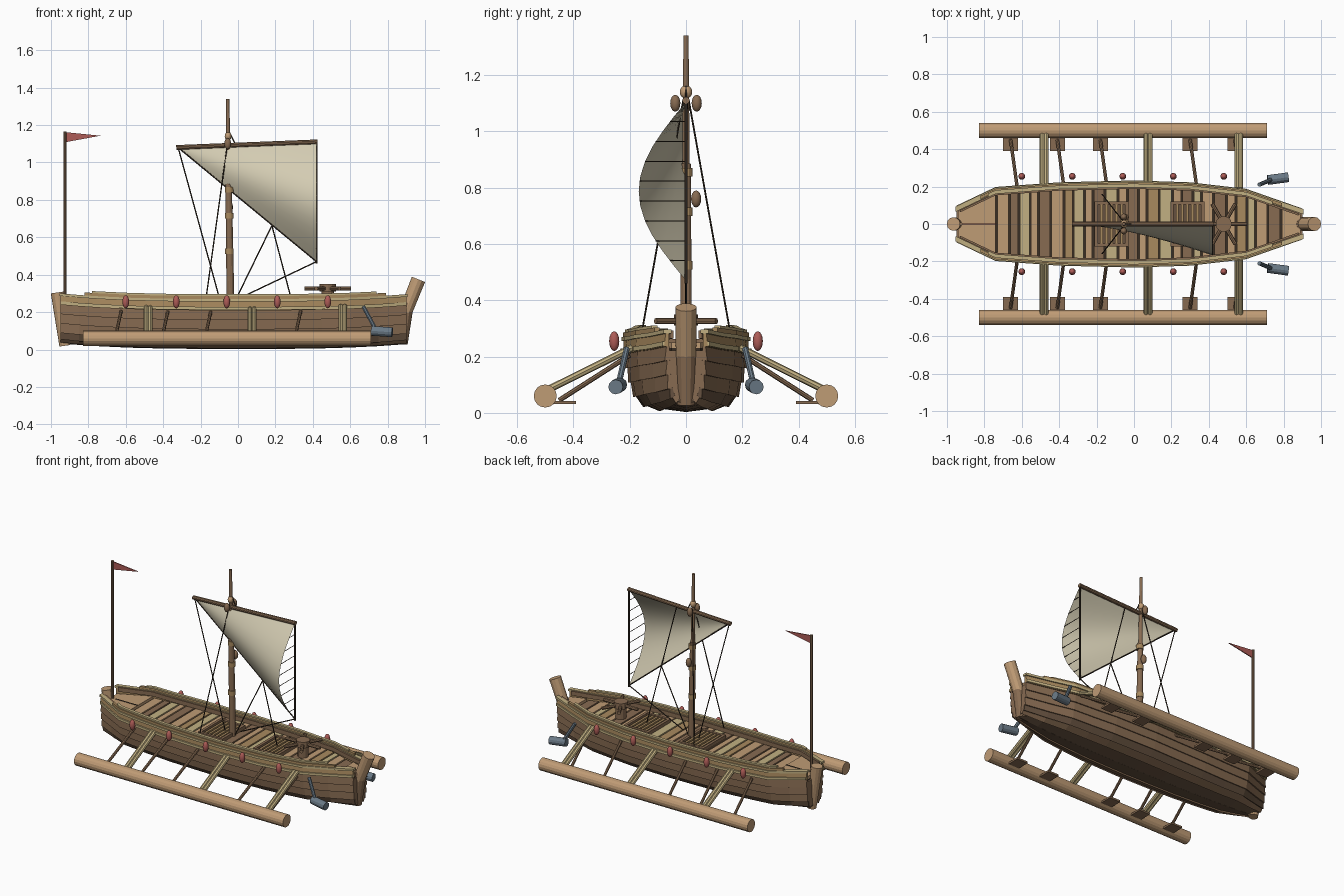
import bpy, bmesh, math
from mathutils import Vector, Matrix

if "Cube" in bpy.data.objects:
    bpy.data.objects.remove(bpy.data.objects["Cube"])


def material(name, *srgb):
    lin = [((c + 0.055) / 1.055) ** 2.4 for c in srgb] + [1.0]
    m = bpy.data.materials.new(name)
    m.use_nodes = True
    m.diffuse_color = lin
    m.node_tree.nodes["Principled BSDF"].inputs["Base Color"].default_value = lin
    return m


TAN = material("tan wood", 0.75, 0.61, 0.46)
KHAKI = material("pale wood", 0.76, 0.69, 0.51)
OCHRE = material("ochre wood", 0.66, 0.54, 0.37)
BROWN = material("brown wood", 0.53, 0.42, 0.32)
UMBER = material("dark wood", 0.40, 0.32, 0.25)
DARK = material("dark rope", 0.22, 0.18, 0.14)
CLOTH = material("sail cloth", 0.83, 0.80, 0.70)
RED = material("red", 0.68, 0.36, 0.34)
SLATE = material("slate metal", 0.42, 0.48, 0.53)


def finish(name, bm, mat, smooth=False):
    bmesh.ops.recalc_face_normals(bm, faces=bm.faces[:])
    me = bpy.data.meshes.new(name)
    bm.to_mesh(me)
    bm.free()
    me.materials.append(mat)
    for p in me.polygons:
        p.use_smooth = smooth
    ob = bpy.data.objects.new(name, me)
    bpy.context.scene.collection.objects.link(ob)
    return ob


def rod(name, a, b, r, mat, r2=None, sides=12):
    a, b = Vector(a), Vector(b)
    d = b - a
    bm = bmesh.new()
    mat4 = Matrix.Translation((a + b) / 2) @ d.to_track_quat("Z", "Y").to_matrix().to_4x4()
    bmesh.ops.create_cone(bm, cap_ends=True, segments=sides, radius1=r,
                          radius2=r if r2 is None else r2, depth=d.length, matrix=mat4)
    return finish(name, bm, mat)


def box(name, c, size, mat):
    bm = bmesh.new()
    bmesh.ops.create_cube(bm, size=1, matrix=Matrix.Translation(c) @ Matrix.Diagonal((*size, 1)))
    return finish(name, bm, mat)


def egg(name, c, size, mat):
    bm = bmesh.new()
    bmesh.ops.create_uvsphere(bm, u_segments=12, v_segments=8, radius=1,
                              matrix=Matrix.Translation(c) @ Matrix.Diagonal((*size, 1)))
    return finish(name, bm, mat, True)


def loft(name, rings, mat):
    bm = bmesh.new()
    vs = [[bm.verts.new(p) for p in ring] for ring in rings]
    n = len(vs[0])
    for r0, r1 in zip(vs, vs[1:]):
        for i in range(n):
            j = (i + 1) % n
            bm.faces.new((r0[i], r0[j], r1[j], r1[i]))
    bm.faces.new(vs[0])
    bm.faces.new(vs[-1])
    return finish(name, bm, mat)


# Hull shape: half width along the length, and how far the ends lift
OUTLINE = [(-0.95, 0.085), (-0.74, 0.185), (-0.4, 0.21), (0, 0.22),
           (0.3, 0.21), (0.6, 0.175), (0.9, 0.07)]
SECTION = [(0.0, 0.013), (0.42, 0.016), (0.66, 0.028), (0.81, 0.06),
           (0.89, 0.11), (0.94, 0.16), (0.975, 0.21), (1.0, 0.262)]


def half(x):
    for (x0, w0), (x1, w1) in zip(OUTLINE, OUTLINE[1:]):
        if x <= x1:
            return w0 + (w1 - w0) * (x - x0) / (x1 - x0)
    return OUTLINE[-1][1]


def lift(x):
    return 0.03 * abs(x / 0.95) ** 3


def stations(x0, x1):
    inner = [-0.85, -0.74, -0.58, -0.4, -0.2, 0, 0.15, 0.3, 0.45, 0.6, 0.75]
    return [x0] + [x for x in inner if x0 < x < x1] + [x1]


def strake(name, x0, x1, ring_at, mat):
    for s in (1, -1):
        loft(name, [[(x, s * y, z + lift(x)) for y, z in ring_at(half(x))]
                    for x in stations(x0, x1)], mat)


# Inner hull body
def core(w):
    side = [(max(k * w - 0.008, 0), z + 0.004) for k, z in SECTION]
    side[-1] = (side[-1][0], 0.222)
    return side[1:] + [(-y, z) for y, z in reversed(side[1:])]


loft("hull_core", [[(x, y, z + lift(x) * (z < 0.2)) for y, z in core(half(x))]
                   for x in stations(-0.95, 0.9)], BROWN)

# Overlapping side planks
plank_mats = [UMBER, BROWN, UMBER, BROWN, BROWN, BROWN, OCHRE]
for (k0, z0), (k1, z1), mat in zip(SECTION, SECTION[1:], plank_mats):
    def lap(w):
        a, b = Vector((k0 * w, z0)), Vector((k1 * w, z1))
        d = (b - a).normalized()
        n = Vector((d.y, -d.x))
        return [a + n * 0.01, b + n * 0.001, b - n * 0.01, a - n * 0.008]
    strake("hull_plank", -0.95, 0.9, lap, mat)


# Rails along the top
def bar(off, thick, z0, z1):
    return lambda w: [(w + off, z0), (w + off, z1), (w + off - thick, z1), (w + off - thick, z0)]


strake("rub_rail", -0.95, 0.9, bar(0.013, 0.02, 0.212, 0.228), KHAKI)
strake("gunwale", -0.955, 0.905, bar(0.01, 0.028, 0.256, 0.27), KHAKI)
strake("inner_rail", -0.93, 0.88, bar(-0.02, 0.012, 0.24, 0.268), BROWN)
strake("top_rail", -0.82, 0.79, bar(0.004, 0.018, 0.27, 0.286), OCHRE)
strake("cap_rail", -0.78, 0.74, bar(-0.004, 0.02, 0.286, 0.296), KHAKI)

# Deck planks over a dark underlayer
DECK = 0.24


def deck_piece(name, x0, x1, z0, z1, mat):
    rings = []
    for x in stations(x0, x1):
        w = half(x) - 0.022
        rings.append([(x, -w, z0), (x, w, z0), (x, w, z1), (x, -w, z1)])
    loft(name, rings, mat)


deck_piece("deck_underlayer", -0.94, 0.89, 0.222, 0.23, DARK)
widths = [0.07, 0.05, 0.06, 0.045, 0.065]
deck_mats = [TAN, BROWN, KHAKI, TAN, BROWN, TAN, OCHRE, KHAKI]
x, i = -0.73, 0
while x < 0.74:
    w = widths[i % len(widths)]
    deck_piece("deck_plank", x, x + w - 0.01, 0.23, DECK, deck_mats[i % len(deck_mats)])
    x, i = x + w, i + 1
deck_piece("bow_deck", x, 0.89, 0.23, DECK + 0.01, TAN)
deck_piece("stern_deck", -0.94, -0.74, 0.23, DECK + 0.01, TAN)
box("stern_deck_seam", (-0.82, 0, DECK + 0.011), (0.16, 0.006, 0.004), DARK)

# Stem and stern posts
rod("stern_post", (-0.925, 0, 0.02), (-0.965, 0, 0.305), 0.03, TAN, 0.036)
rod("bow_post_lower", (0.875, 0, 0.03), (0.905, 0, 0.25), 0.032, BROWN, 0.036)
rod("bow_post_upper", (0.895, 0, 0.2), (0.965, 0, 0.375), 0.036, TAN, 0.038)

# Outrigger floats, booms and struts
for s in (1, -1):
    rod("outrigger_float", (-0.83, s * 0.5, 0.06), (0.71, s * 0.5, 0.06), 0.041, TAN, sides=16)
    for bx in (-0.48, 0.075, 0.56):
        for dx in (-0.011, 0.011):
            rod("outrigger_boom", (bx + dx, s * 0.19, 0.232), (bx + dx, s * 0.485, 0.085), 0.013, KHAKI, sides=8)
    for fx in (-0.66, -0.41, -0.18, 0.3, 0.54):
        rod("outrigger_strut", (fx + 0.035, s * 0.2, 0.205), (fx, s * 0.45, 0.045), 0.009, BROWN, sides=8)
        box("strut_foot", (fx, s * 0.435, 0.037), (0.08, 0.09, 0.012), BROWN)
    # Red floats hung along the sides
    for fx in (-0.6, -0.33, -0.06, 0.21, 0.48):
        egg("side_float", (fx, s * 0.255, 0.255), (0.018, 0.018, 0.035), RED)
    # Metal weights near the bow
    rod("weight_arm", (0.67, s * 0.21, 0.23), (0.74, s * 0.24, 0.1), 0.011, SLATE, sides=8)
    rod("weight_drum", (0.715, s * 0.235, 0.1), (0.825, s * 0.25, 0.092), 0.026, SLATE)

# Hatches with gratings
for hx in (-0.12, 0.285):
    box("hatch_well", (hx, 0, 0.243), (0.17, 0.23, 0.008), UMBER)
    for s in (1, -1):
        box("hatch_frame_side", (hx + s * 0.082, 0, 0.25), (0.018, 0.24, 0.026), BROWN)
        box("hatch_frame_end", (hx, s * 0.112, 0.25), (0.18, 0.018, 0.024), BROWN)
    for n in range(5):
        box("hatch_slat", (hx - 0.054 + n * 0.027, 0, 0.252), (0.015, 0.21, 0.012), OCHRE)

# Capstan
rod("capstan_drum", (0.48, 0, 0.235), (0.48, 0, 0.315), 0.033, BROWN)
rod("capstan_head", (0.48, 0, 0.31), (0.48, 0, 0.35), 0.043, BROWN)
for n in range(3):
    a = n * math.pi / 3
    d = Vector((math.cos(a), math.sin(a), 0)) * 0.125
    mid = Vector((0.48, 0, 0.326))
    rod("capstan_bar", mid - d, mid + d, 0.011, BROWN, sides=8)

# Mast, yard and blocks
rod("lower_mast", (-0.04, 0, 0.235), (-0.05, 0, 0.885), 0.021, BROWN, 0.017)
rod("upper_mast", (-0.05, 0, 0.8), (-0.055, 0, 1.34), 0.014, BROWN, 0.009)
for z in (0.51, 0.7, 0.84):
    rod("mast_band", (-0.046, 0, z), (-0.046, 0, z + 0.03), 0.023, OCHRE)
rod("yard", (-0.33, 0, 1.08), (0.425, 0, 1.11), 0.013, BROWN, sides=10)
for c in ((-0.055, 0.038, 1.1), (-0.055, -0.038, 1.1), (-0.045, 0.036, 0.76)):
    egg("block", c, (0.018, 0.018, 0.03), BROWN)
egg("mast_block", (-0.053, 0, 1.14), (0.018, 0.022, 0.024), TAN)

# Sail: a fan from the tack, bellied toward the front
TACK, PEAK, CLEW = Vector((-0.32, 0, 1.08)), Vector((0.42, 0, 1.105)), Vector((0.42, 0, 0.47))


def sail_point(u, v):
    p = TACK.lerp(PEAK.lerp(CLEW, v), u)
    p.y = -0.168 * math.sin(math.pi * v) * u ** 1.5
    return p


N = 12
bm = bmesh.new()
grid = [[bm.verts.new(sail_point(i / N, j / N)) for j in range(N + 1)] for i in range(1, N + 1)]
tip = bm.verts.new(TACK)
for j in range(N):
    bm.faces.new((tip, grid[0][j], grid[0][j + 1]))
    for i in range(N - 1):
        bm.faces.new((grid[i][j], grid[i + 1][j], grid[i + 1][j + 1], grid[i][j + 1]))
finish("sail", bm, CLOTH, True)

# Sail edge ropes and lacing
rod("leech_pole", PEAK, CLEW - Vector((0, 0, 0.01)), 0.006, DARK, sides=6)
rod("foot_rope", TACK, CLEW, 0.004, DARK, sides=6)
for j in range(1, 9):
    p = sail_point(1, j / 9)
    rod("lacing", (p.x, 0, p.z), p, 0.002, DARK, sides=5)

# Standing and running ropes
ROPES = [((-0.055, 0.01, 1.11), (-0.17, 0.158, 0.28)), ((-0.055, -0.01, 1.11), (-0.17, -0.158, 0.28)),
         (TACK, (-0.09, 0, 0.24)), ((0.066, 0, 1.1), (0.29, 0, 0.25)),
         ((0.18, 0, 0.66), (-0.02, 0, 0.25)), (CLEW, (0.02, 0, 0.28)),
         ((-0.055, 0, 1.18), (-0.015, 0, 1.1))]
for a, b in ROPES:
    rod("rope", a, b, 0.0035, DARK, sides=6)

# Flag
rod("flag_pole", (-0.925, 0, 0.24), (-0.925, 0, 1.165), 0.009, BROWN, sides=8)
loft("flag", [[(-0.925, y, 1.162), (-0.925, y, 1.108), (-0.735, y, 1.143)] for y in (-0.003, 0.003)], RED)
